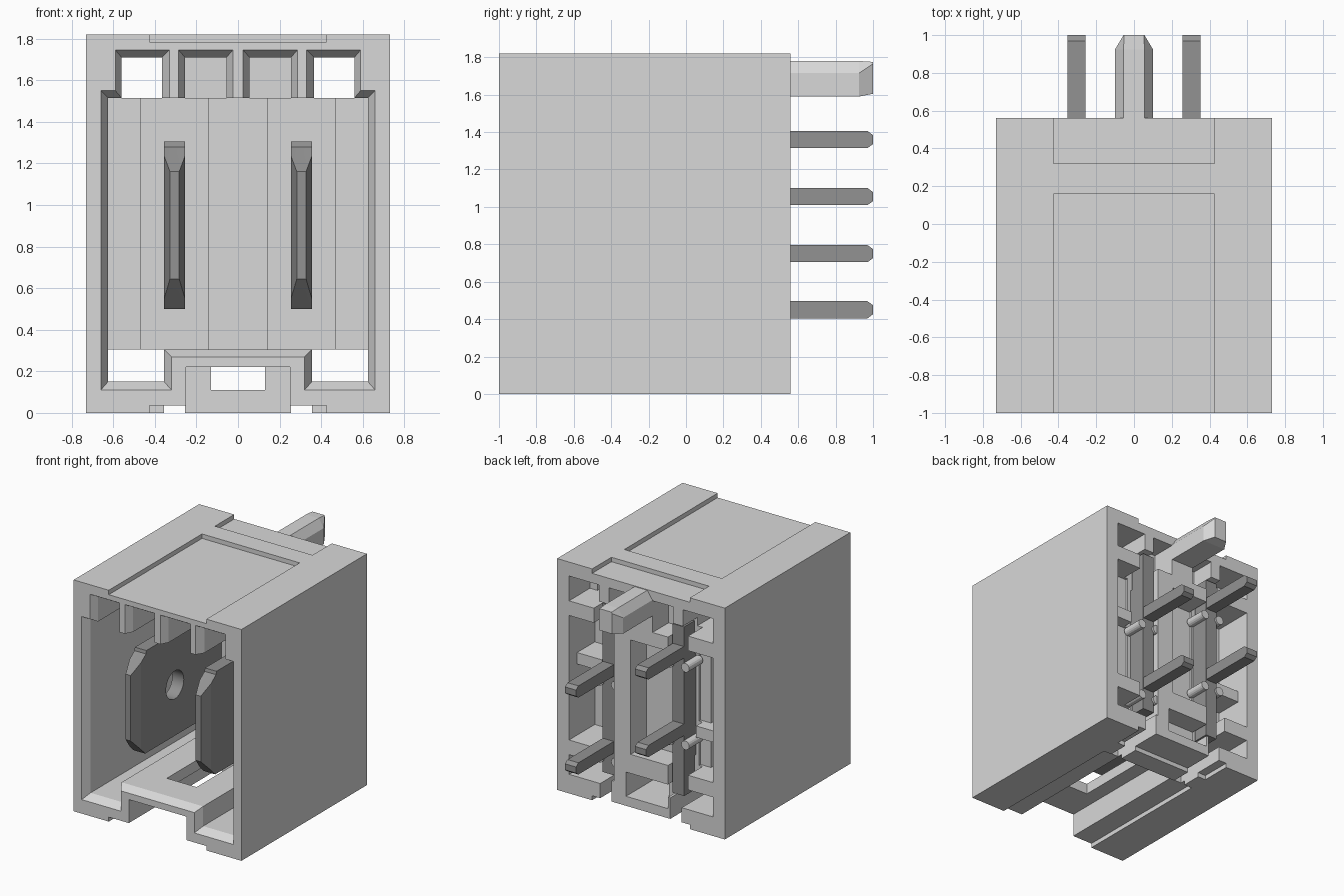
import bpy, bmesh, math
from mathutils import Matrix

if "Cube" in bpy.data.objects:
    bpy.data.objects.remove(bpy.data.objects["Cube"])


def material(name, value):
    m = bpy.data.materials.new(name)
    m.use_nodes = True
    m.diffuse_color = (value, value, value, 1)
    m.node_tree.nodes["Principled BSDF"].inputs["Base Color"].default_value = m.diffuse_color
    return m


GREY = material("light_grey_plastic", 0.69)
METAL = material("dark_grey_metal", 0.29)


def finish(bm, name, mat):
    bmesh.ops.recalc_face_normals(bm, faces=bm.faces)
    mesh = bpy.data.meshes.new(name)
    bm.to_mesh(mesh)
    bm.free()
    mesh.materials.append(mat)
    ob = bpy.data.objects.new(name, mesh)
    bpy.context.collection.objects.link(ob)
    return ob


def loft(name, rings, mat):
    """Join equal-length rings of 3D points and cap both ends."""
    bm = bmesh.new()
    rows = [[bm.verts.new(p) for p in ring] for ring in rings]
    for a, b in zip(rows, rows[1:]):
        for i in range(len(a)):
            j = (i + 1) % len(a)
            bm.faces.new((a[i], a[j], b[j], b[i]))
    bm.faces.new(rows[0])
    bm.faces.new(rows[-1])
    return finish(bm, name, mat)


def box(name, x, y, z, mat=GREY):
    return loft(name, [[(a, v, c) for a, c in
                        ((x[0], z[0]), (x[1], z[0]), (x[1], z[1]), (x[0], z[1]))] for v in y], mat)


def cylinder(name, center, radius, depth, axis, mat, sides=24):
    bm = bmesh.new()
    turn = Matrix.Rotation(math.pi / 2, 4, axis)
    bmesh.ops.create_cone(bm, cap_ends=True, segments=sides, radius1=radius, radius2=radius,
                          depth=depth, matrix=Matrix.Translation(center) @ turn)
    return finish(bm, name, mat)


def cut(target, cutter):
    mod = target.modifiers.new("cut", "BOOLEAN")
    mod.operation, mod.solver, mod.object = "DIFFERENCE", "EXACT", cutter
    cutter.hide_render = True
    bpy.context.view_layer.objects.active = target
    bpy.ops.object.modifier_apply(modifier=mod.name)
    bpy.data.objects.remove(cutter)


def cut_box(x, y, z):
    cut(housing, box("cutter", x, y, z))


def cut_pair(x, y, z):
    cut_box(x, y, z)
    cut_box((-x[1], -x[0]), y, z)


# Housing shell with the mating cavity and its chamfered mouth
housing = box("housing", (-.73, .73), (-1, .56), (0, 1.82))
mouth = [(.32, .27), (.32, .11), (.66, .11), (.66, 1.55), (.59, 1.55), (.59, 1.745),
         (.33, 1.745), (.33, 1.515), (.285, 1.515), (.285, 1.745), (.025, 1.745), (.025, 1.515)]
inner = [(.355, .305), (.355, .15), (.625, .15), (.625, 1.515), (.56, 1.515), (.56, 1.71),
         (.365, 1.71), (.365, 1.515), (.255, 1.515), (.255, 1.71), (.055, 1.71), (.055, 1.515)]


def ring(half, y):
    return [(x, y, z) for x, z in half + [(-x, z) for x, z in reversed(half)]]


cut(housing, loft("cavity_cutter", [ring(mouth, -1.02), ring(mouth, -1), ring(inner, -.94),
                                    ring(inner, .16)], GREY))

# Recessed panels of the cavity's rear wall, leaving two contact pillars
cut_box((-.14, .14), (.1, .19), (.305, 1.515))
cut_pair((.47, .625), (.1, .19), (.305, 1.515))
cut_pair((.055, .255), (.1, .28), (1.515, 1.71))

# Shallow recesses in the top and bottom faces
for y in ((-1.1, .16), (.32, .7)):
    cut_box((-.425, .425), y, (1.785, 1.9))
    cut_box((-.425, .425), y, (-.1, .035))

# Latch channel below the floor, with its window and rear slots
cut_box((-.25, .25), (-1.1, .16), (-.1, .22))
cut_box((-.13, .13), (.1, .7), (.11, .22))
cut_box((-.13, .13), (-.7, .05), (.2, .4))
cut_pair((.255, .355), (.12, .7), (-.1, .23))
cut_box((-.235, .13), (.4, .7), (.11, .3))

# Through windows in the corners of the rear wall
cut_pair((.365, .626), (.3, .7), (1.515, 1.71))
cut_pair((.365, .56), (.1, .4), (1.515, 1.71))
cut_pair((.355, .625), (.1, .7), (.15, .305))

# Rear pockets around the contacts, the side ones crossed by a sunken tie
cut_box((-.24, .09), (.36, .7), (.45, 1.35))
cut_pair((.38, .626), (.46, .7), (.42, 1.4))
for z in ((.42, .98), (1.07, 1.4)):
    cut_box((.47, .626), (.24, .7), z)
    cut_box((.38, .5), (.36, .7), z)
for z in ((.42, .68), (.77, 1.4)):
    cut_box((-.626, -.47), (.24, .7), z)
    cut_box((-.5, -.38), (.36, .7), z)
cut_pair((.1, .28), (.36, .7), (1.46, 1.71))
cut_pair((.235, .41), (.38, .7), (.2, 1.58))

# Polarising peg on the rear
peg = [(-.1, 1.59), (.1, 1.59), (.1, 1.715), (.055, 1.78), (-.055, 1.78), (-.1, 1.715)]
tip = [(-.055, 1.605), (.055, 1.605), (.055, 1.765), (.053, 1.775), (-.053, 1.775), (-.055, 1.765)]
loft("rear_peg", [[(x, y, z) for x, z in p] for y, p in ((.3, peg), (.925, peg), (1, tip))], GREY)

# Contacts: a bevelled blade, a rear bar and two pins each
front = [(-.93, .645), (-.93, 1.16)]
front_side = [(-.84, .55), (-.84, 1.235)]
rest = [(-.78, 1.28), (-.775, 1.305), (.45, 1.305), (.45, .5), (-.79, .5), (-.81, .52)]


def blade_ring(x, nose):
    return [(x, y, z) for y, z in nose + rest]


for side, label, heights in ((-1, "right", (.75, 1.36)), (1, "left", (.45, 1.055))):
    cx = side * .305
    ob = loft(label + "_blade", [blade_ring(cx - .05, front_side), blade_ring(cx - .022, front),
                                 blade_ring(cx + .022, front), blade_ring(cx + .05, front_side)],
              METAL)
    cut(ob, cylinder("hole_cutter", (cx, -.42, .9), .11, .4, "Y", METAL, 32))
    ob.select_set(True)
    bpy.ops.object.shade_smooth_by_angle(angle=math.radians(15))
    ob.select_set(False)
    box(label + "_contact_bar", (cx - .05, cx + .05), (.4, .53), (.23, 1.56), METAL)
    for n, z in enumerate(heights):
        def pin_ring(y, h):
            return [(cx + a * .048, y, z + b * h) for a, b in ((-1, -1), (1, -1), (1, 1), (-1, 1))]
        loft(f"{label}_pin_{n + 1}", [pin_ring(.45, .046), pin_ring(.97, .046),
                                      pin_ring(1, .024)], METAL)
        # Rounded retention ribs gripping the bar
        for edge in (-1, 1):
            cylinder(f"{label}_grip_rib_{n}_{edge}", (cx + edge * .07, .46, z - .11),
                     .035, .17, "X", GREY, 16)
